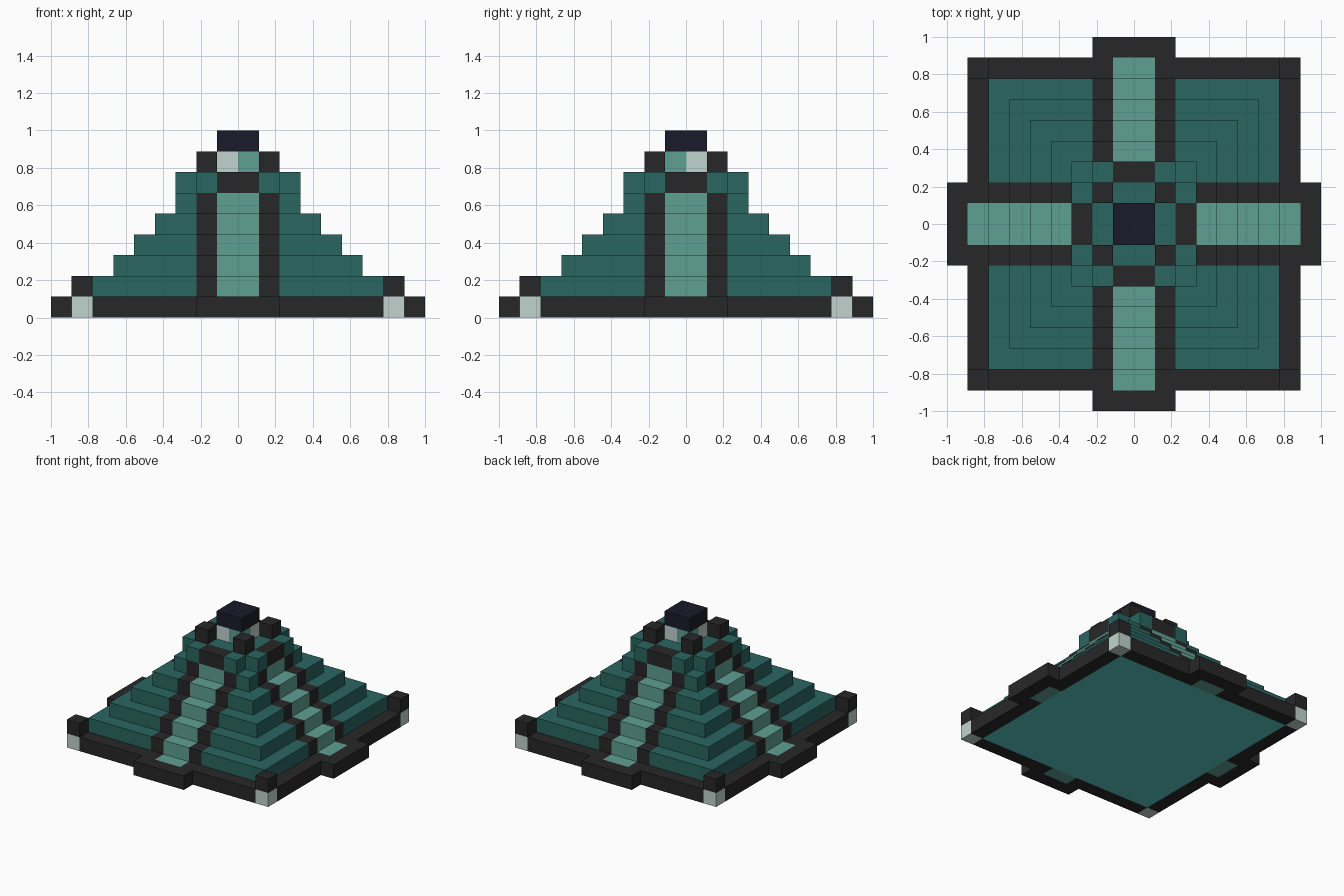
import bpy
import bmesh
from mathutils import Vector

cube = bpy.data.objects.get("Cube")
if cube:
    bpy.data.objects.remove(cube, do_unlink=True)

U = 1 / 9  # one block


def material(name, rgb):
    m = bpy.data.materials.new(name)
    m.use_nodes = True
    color = (*rgb, 1)
    m.diffuse_color = color
    bsdf = next(n for n in m.node_tree.nodes if n.type == 'BSDF_PRINCIPLED')
    bsdf.inputs["Base Color"].default_value = color
    return m


TEAL, LIGHT, DARK, NAVY, GREY, BRIGHT = range(6)
MATERIALS = [
    material("deep teal", (0.023, 0.133, 0.117)),
    material("light teal", (0.114, 0.352, 0.287)),
    material("charcoal", (0.0203, 0.0203, 0.0203)),
    material("midnight navy", (0.011, 0.011, 0.023)),
    material("pale grey", (0.539, 0.658, 0.617)),
    material("bright turquoise", (0.105, 0.6, 0.56)),
]


def block(name, x, y, z, rule, cuts=()):
    """Box from (min, max) ranges in blocks, cut in a grid, coloured by a rule."""
    bm = bmesh.new()
    bmesh.ops.create_cube(bm, size=1)
    for v in bm.verts:
        v.co = [r[0] if c < 0 else r[1] for c, r in zip(v.co, (x, y, z))]
    for c in cuts:
        for axis in (Vector((1, 0, 0)), Vector((0, 1, 0))):
            bmesh.ops.bisect_plane(bm, geom=bm.verts[:] + bm.edges[:] + bm.faces[:],
                                   plane_co=axis * c, plane_no=axis)
    for f in bm.faces:
        f.material_index = rule(f.calc_center_median()) if callable(rule) else rule
    bmesh.ops.scale(bm, vec=(U, U, U), verts=bm.verts)
    mesh = bpy.data.meshes.new(name)
    bm.to_mesh(mesh)
    bm.free()
    for m in MATERIALS:
        mesh.materials.append(m)
    obj = bpy.data.objects.new(name, mesh)
    bpy.context.scene.collection.objects.link(obj)
    return obj


def span(a, b, sign):
    return (a, b) if sign > 0 else (-b, -a)


def stair_rule(c):
    # Light steps flanked by dark rails on all four sides
    near = min(abs(c.x), abs(c.y))
    return LIGHT if near < 1 else DARK if near < 2 else TEAL


def base_rule(c):
    # Bright underside, grey corner stones, light landings, dark border
    near, far = sorted((abs(c.x), abs(c.y)))
    if far < 7:
        return BRIGHT if c.z < 0.5 else TEAL
    return GREY if near > 7 else LIGHT if near < 1 else DARK


SIGNS = (-1, 1)
STAIR_CUTS = (-2, -1, 1, 2)

# Base slab with border, corner stones and stair landings
block("base", (-8, 8), (-8, 8), (0, 1), base_rule, (-7, 7) + STAIR_CUTS)

# Stepped tiers
for level, half in enumerate((7, 6, 5, 4, 3), start=1):
    block(f"tier_{level}", (-half, half), (-half, half), (level, level + 1),
          stair_rule, STAIR_CUTS)

# Terrace core under the shrine
block("terrace", (-2, 2), (-2, 2), (6, 7), TEAL)

for s in SIGNS:
    # Kerbs in front of the landings, and parapets with a dark centre
    block("landing_kerb", (-2, 2), span(8, 9, s), (0, 1), DARK)
    block("landing_kerb", span(8, 9, s), (-2, 2), (0, 1), DARK)
    block("parapet", (-2, 2), span(2, 3, s), (6, 7),
          lambda c: DARK if abs(c.x) < 1 else TEAL, (-1, 1))
    block("parapet", span(2, 3, s), (-2, 2), (6, 7),
          lambda c: DARK if abs(c.y) < 1 else TEAL, (-1, 1))
    for t in SIGNS:
        # Corner posts of the base and of the terrace
        block("base_post", span(7, 8, s), span(7, 8, t), (1, 2), DARK)
        block("terrace_post", span(1, 2, s), span(1, 2, t), (7, 8), DARK)
        # Checkered shrine quarters
        block("shrine_quarter", span(0, 1, s), span(0, 1, t), (7, 8),
              GREY if s == t else LIGHT)

# Shrine roof
block("shrine_roof", (-1, 1), (-1, 1), (8, 9), NAVY)
